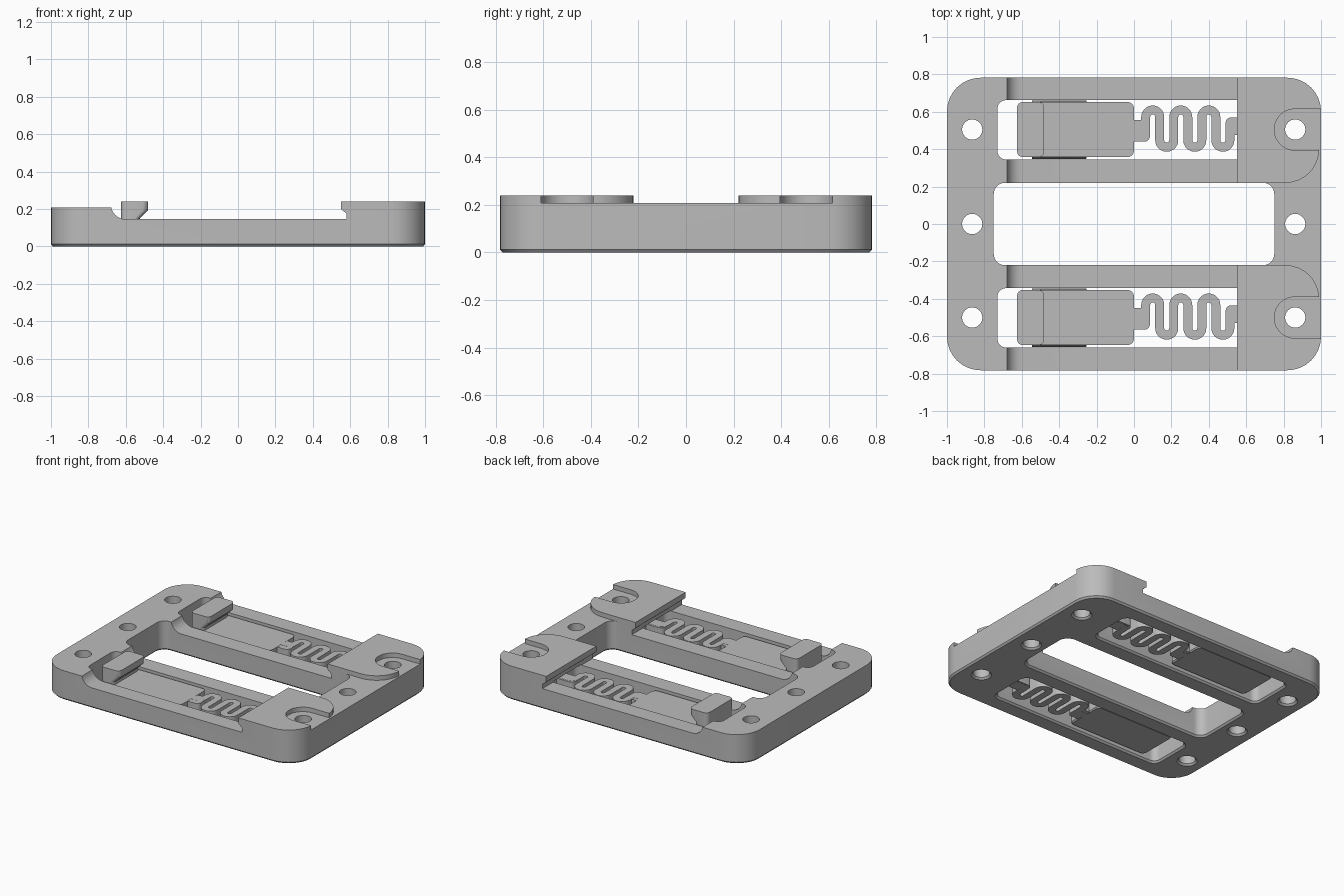
import bpy
import bmesh
from math import sin, cos, pi

cube = bpy.data.objects.get("Cube")
if cube:
    bpy.data.objects.remove(cube, do_unlink=True)

grey = bpy.data.materials.new("matte grey")
grey.use_nodes = True
colour = (0.5, 0.5, 0.5, 1)
grey.diffuse_color = colour
grey.node_tree.nodes["Principled BSDF"].inputs["Base Color"].default_value = colour


def arc(cx, cy, r, a0, a1, n=8):
    """Points on an arc, angles in quarter turns."""
    return [(cx + r * cos((a0 + (a1 - a0) * i / n) * pi / 2),
             cy + r * sin((a0 + (a1 - a0) * i / n) * pi / 2)) for i in range(n + 1)]


def rounded(x0, x1, y0, y1, r):
    """Counter-clockwise rounded rectangle."""
    return (arc(x1 - r, y0 + r, r, -1, 0) + arc(x1 - r, y1 - r, r, 0, 1)
            + arc(x0 + r, y1 - r, r, 1, 2) + arc(x0 + r, y0 + r, r, 2, 3))


def loft(name, rings):
    """Closed solid through rings of 3D points."""
    bm = bmesh.new()
    loops = [[bm.verts.new(p) for p in ring] for ring in rings]
    n = len(loops[0])
    for a, b in zip(loops, loops[1:]):
        for i in range(n):
            j = (i + 1) % n
            bm.faces.new((a[i], a[j], b[j], b[i]))
    bm.faces.new(loops[0][::-1])
    bm.faces.new(loops[-1])
    bmesh.ops.recalc_face_normals(bm, faces=bm.faces)
    mesh = bpy.data.meshes.new(name)
    bm.to_mesh(mesh)
    bm.free()
    mesh.materials.append(grey)
    obj = bpy.data.objects.new(name, mesh)
    bpy.context.collection.objects.link(obj)
    return obj


def at_z(points, z):
    return [(x, y, z) for x, y in points]


def block(name, *rings):
    """Rounded block; each ring is x0, x1, y0, y1, radius, z."""
    return loft(name, [at_z(rounded(*ring[:5]), ring[5]) for ring in rings])


def prism(name, points, z0, z1):
    return loft(name, [at_z(points, z0), at_z(points, z1)])


def activate(obj):
    bpy.ops.object.select_all(action='DESELECT')
    obj.select_set(True)
    bpy.context.view_layer.objects.active = obj


def cut(body, cutter):
    mod = body.modifiers.new("cut", 'BOOLEAN')
    mod.operation = 'DIFFERENCE'
    mod.solver = 'EXACT'
    mod.object = cutter
    activate(body)
    bpy.ops.object.modifier_apply(modifier=mod.name)
    bpy.data.objects.remove(cutter, do_unlink=True)


def opening(x0, x1, y0, y1, r, top):
    """Cutter with a flared lower rim."""
    f = 0.012
    wide = (x0 - f, x1 + f, y0 - f, y1 + f, r + f)
    return block("opening", wide + (-0.05,), wide + (0,),
                 (x0, x1, y0, y1, r, f), (x0, x1, y0, y1, r, top))


# Frame body with chamfered lower edge
frame = block("frame", (-0.99, 0.99, -0.77, 0.77, 0.17, 0),
              (-1, 1, -0.782, 0.782, 0.18, 0.012),
              (-1, 1, -0.782, 0.782, 0.18, 0.24))

# Lower the end bar opposite the pads
cut(frame, block("end_step", (-1.2, -0.5, -1, 1, 0.01, 0.208), (-1.2, -0.5, -1, 1, 0.01, 0.4)))

# Lower the rails, leaving a curved ramp and an undercut lip
rail = arc(-0.6, 0.225, 0.08, 2, 3) + [
    (0.58, 0.145), (0.58, 0.175), (0.55, 0.2), (0.55, 0.3), (-0.68, 0.3)]
cut(frame, loft("rail_step", [[(x, y, z) for x, z in rail] for y in (-1, 1)]))

# Step between the pads, with rounded pad corners
gap = [(0.5, -0.22)] + arc(0.81, -0.4, 0.18, 1, 0) + [(1.2, -0.4), (1.2, 0.4)]
gap += arc(0.81, 0.4, 0.18, 0, -1) + [(0.5, 0.22)]
cut(frame, prism("pad_gap", gap, 0.208, 0.4))

# Central window
cut(frame, opening(-0.75, 0.75, -0.22, 0.22, 0.06, 0.5))

# Screw recesses, clip slots and screw holes
for y in (0.505, -0.5):
    ring = (0.75, 1.3, y - 0.11, y + 0.11, 0.109)
    cut(frame, block("recess", ring + (0.208,), ring + (0.4,)))
    cut(frame, opening(-0.73, 0.62, y - 0.16, y + 0.157, 0.045, 0.15))
    # Upper part of the slot that runs into the ramp
    ring = (-0.73, 0.5, y - 0.16, y + 0.157, 0.045)
    cut(frame, block("slot_top", ring + (0.1,), ring + (0.4,)))
for y in (0.505, 0, -0.5):
    for x in (-0.865, 0.862):
        r = 0.054
        cut(frame, opening(x - r, x + r, y - r, y + r, r - 0.0005, 0.5))

# Spring centre line: a serpentine of half turns
spring_path = [(-0.02, 0)] + arc(0.0325, 0.03, 0.03, -1, 0)
for k in range(6):
    x = 0.1 + 0.075 * k
    if k % 2 == 0:
        spring_path += arc(x, 0.067, 0.0375, 2, 0, 14)
    else:
        spring_path += arc(x, -0.057, 0.0375, -2, 0, 14)
spring_path += arc(0.5425, 0, 0.03, 2, 1) + [(0.64, 0.03)]


def ribbon(path, half):
    """Outline of a strip following a path."""
    left, right = [], []
    last = len(path) - 1
    for i, (x, y) in enumerate(path):
        a, b = path[max(i - 1, 0)], path[min(i + 1, last)]
        dx, dy = b[0] - a[0], b[1] - a[1]
        d = (dx * dx + dy * dy) ** 0.5
        left.append((x - dy / d * half, y + dx / d * half))
        right.append((x + dy / d * half, y - dx / d * half))
    return left + right[::-1]


# Sprung clips
low, high = 0.02, 0.13
parts = [frame]
for side, y in (("left", 0.505), ("right", -0.5)):
    y0, y1 = y - 0.147, y + 0.147
    parts += [
        block(side + "_tongue", (-0.617, -0.008, y0 + 0.008, y1 - 0.008, 0.03, low),
              (-0.625, 0, y0, y1, 0.035, low + 0.008), (-0.625, 0, y0, y1, 0.035, high)),
        block(side + "_latch_head", (-0.625, -0.525, y0, y1, 0.03, high - 0.02),
              (-0.625, -0.525, y0, y1, 0.03, 0.15),
              (-0.625, -0.48, y0, y1, 0.03, 0.195), (-0.625, -0.48, y0, y1, 0.03, 0.24)),
        block(side + "_guide_ridge", (-0.545, -0.255, y0, y1, 0.002, 0.03),
              (-0.545, -0.255, y0 - 0.01, y1 + 0.008, 0.002, 0.075),
              (-0.545, -0.255, y0, y1, 0.002, 0.12)),
        prism(side + "_spring", [(px, py + y) for px, py in ribbon(spring_path, 0.024)], low, high),
    ]
    for label, x0, x1, a, b in (("inner", -0.03, 0.085, -0.065, 0.05), ("outer", 0.49, 0.64, -0.03, 0.065)):
        neck = (x0, x1, y + a, y + b, 0.03)
        parts.append(block(side + "_" + label + "_neck", neck + (low + 0.001,), neck + (high - 0.001,)))

for part in parts:
    activate(part)
    bpy.ops.object.shade_smooth_by_angle(angle=pi / 6)
